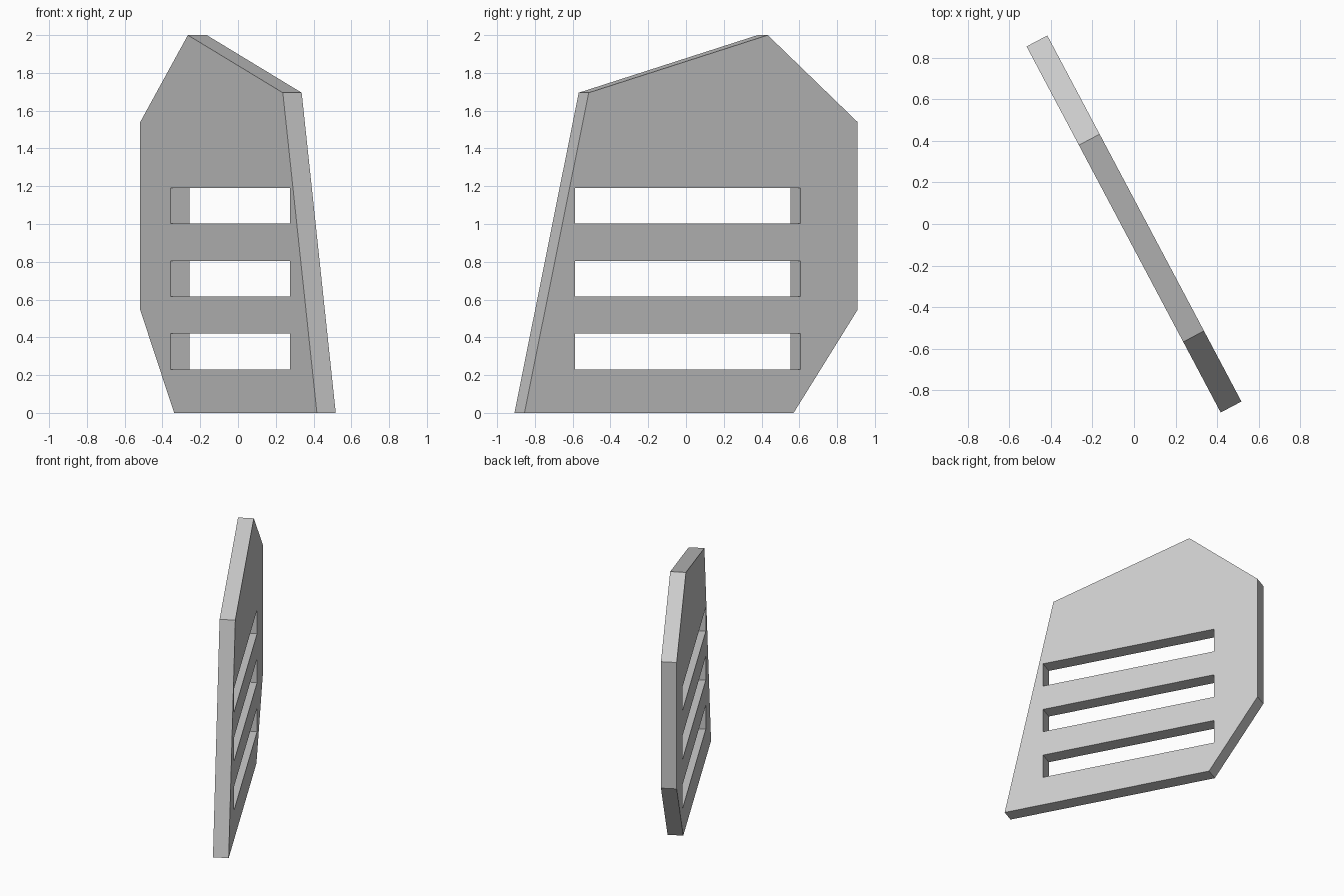
import bpy, bmesh, math
from mathutils import Matrix

cube = bpy.data.objects.get("Cube")
if cube:
    bpy.data.objects.remove(cube, do_unlink=True)

THICK = 0.113
TURN = Matrix.Rotation(math.radians(-62.06), 4, 'Z')

grey = bpy.data.materials.new("plain grey")
grey.use_nodes = True
grey.diffuse_color = (0.6, 0.6, 0.6, 1)
grey.node_tree.nodes["Principled BSDF"].inputs["Base Color"].default_value = (0.6, 0.6, 0.6, 1)


def add_prism(bm, profile, depth):
    """Extrude an (along, up) profile through the panel thickness."""
    face = bm.faces.new([bm.verts.new((u, -depth / 2, z)) for u, z in profile])
    out = bmesh.ops.extrude_face_region(bm, geom=[face])
    verts = [v for v in out["geom"] if isinstance(v, bmesh.types.BMVert)]
    bmesh.ops.translate(bm, verts=verts, vec=(0, depth, 0))


def make_object(name, profiles, depth):
    bm = bmesh.new()
    for profile in profiles:
        add_prism(bm, profile, depth)
    bmesh.ops.recalc_face_normals(bm, faces=bm.faces)
    mesh = bpy.data.meshes.new(name)
    bm.to_mesh(mesh)
    bm.free()
    mesh.materials.append(grey)
    obj = bpy.data.objects.new(name, mesh)
    obj.matrix_world = TURN
    bpy.context.collection.objects.link(obj)
    return obj


# Angular panel outline
outline = [(-0.615, 0), (0.998, 0), (0.613, 1.695), (-0.46, 2.0),
           (-0.998, 1.54), (-0.998, 0.545)]
panel = make_object("slotted_panel", [outline], THICK)

# Three horizontal slots
slots = [[(-0.655, z), (0.695, z), (0.695, z + 0.188), (-0.655, z + 0.188)]
         for z in (0.231, 0.617, 1.002)]
cutter = make_object("slot_cutter", slots, THICK * 3)
cutter.hide_render = True

cut = panel.modifiers.new("slots", 'BOOLEAN')
cut.operation = 'DIFFERENCE'
cut.solver = 'EXACT'
cut.object = cutter
bpy.context.view_layer.objects.active = panel
bpy.ops.object.modifier_apply(modifier=cut.name)
bpy.data.objects.remove(cutter, do_unlink=True)
